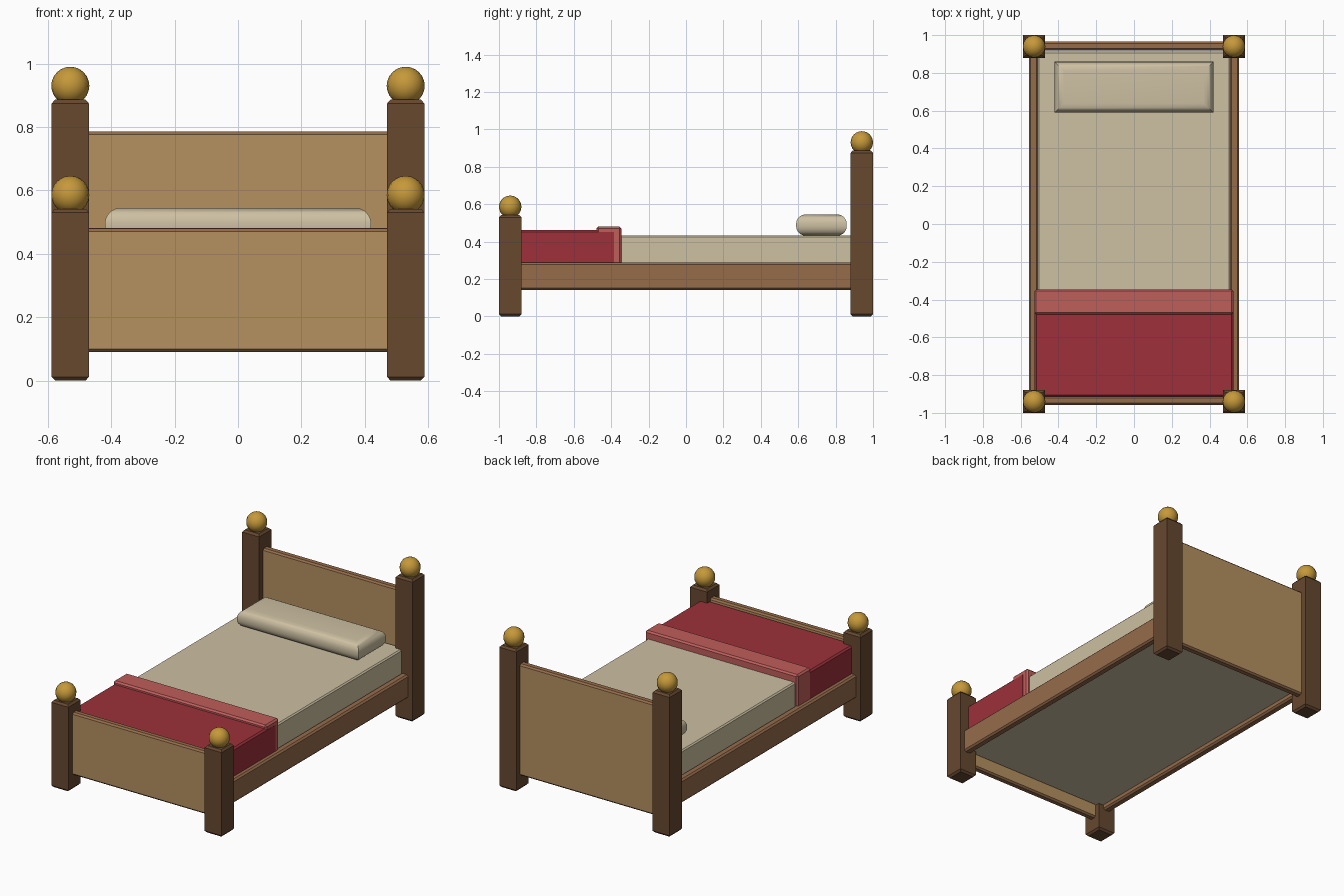
import bpy, bmesh, math

if "Cube" in bpy.data.objects:
    bpy.data.objects.remove(bpy.data.objects["Cube"])

def material(name, hex_code):
    def lin(c):
        c /= 255
        return c / 12.92 if c <= 0.04045 else ((c + 0.055) / 1.055) ** 2.4
    m = bpy.data.materials.new(name)
    rgb = [lin(int(hex_code[i:i + 2], 16)) for i in (0, 2, 4)]
    m.diffuse_color = (*rgb, 1)
    m.use_nodes = True
    m.node_tree.nodes["Principled BSDF"].inputs["Base Color"].default_value = m.diffuse_color
    return m

DARK = material("dark wood", "66482F")
WOOD = material("rail wood", "956C4A")
TAN = material("panel wood", "B59160")
BRASS = material("brass", "C6993A")
LINEN = material("linen", "CDC0A2")
RED = material("red blanket", "9D303A")
PINK = material("pink fold", "BF5E5A")

def finish(name, bm, *mats):
    bmesh.ops.recalc_face_normals(bm, faces=bm.faces)
    me = bpy.data.meshes.new(name)
    bm.to_mesh(me)
    bm.free()
    ob = bpy.data.objects.new(name, me)
    bpy.context.collection.objects.link(ob)
    for m in mats:
        me.materials.append(m)
    return ob

def box(name, x, y, z, mat, bevel=0.01, cap=None):
    """Chamfered box from (min, max) ranges; cap colours the flat y faces."""
    bm = bmesh.new()
    bmesh.ops.create_cube(bm, size=1)
    for v in bm.verts:
        for i, (a, b) in enumerate((x, y, z)):
            v.co[i] = a if v.co[i] < 0 else b
    bmesh.ops.bevel(bm, geom=bm.edges[:], offset=bevel, segments=1,
                    profile=0.5, affect='EDGES')
    bm.normal_update()
    if cap:
        for f in bm.faces:
            f.material_index = int(abs(f.normal.y) > 0.99)
    return finish(name, bm, mat, *([cap] if cap else []))

def loft_box(name, cx, cy, hx, hy, profile, mat):
    """Stack of rectangles; profile holds (inset, z) pairs."""
    bm = bmesh.new()
    rings = [[bm.verts.new((cx + sx * (hx - d), cy + sy * (hy - d), z))
              for sx, sy in ((-1, -1), (1, -1), (1, 1), (-1, 1))] for d, z in profile]
    for a, b in zip(rings, rings[1:]):
        for i in range(4):
            j = (i + 1) % 4
            bm.faces.new((a[i], a[j], b[j], b[i]))
    bm.faces.new(rings[0][::-1])
    bm.faces.new(rings[-1])
    return finish(name, bm, mat)

def smooth(ob, angle=40):
    bpy.ops.object.select_all(action='DESELECT')
    ob.select_set(True)
    bpy.context.view_layer.objects.active = ob
    bpy.ops.object.shade_smooth_by_angle(angle=math.radians(angle))

# Corner posts with ball finials
for end, y, h in (("foot", -0.94, 0.542), ("head", 0.94, 0.886)):
    for side, x in (("left", -0.529), ("right", 0.529)):
        loft_box(f"{end}_post_{side}", x, y, 0.059, 0.06,
                 [(0.011, 0), (0, 0.012), (0, h - 0.012), (0.011, h)], DARK)
        bm = bmesh.new()
        bmesh.ops.create_uvsphere(bm, u_segments=16, v_segments=12, radius=0.06)
        bmesh.ops.translate(bm, verts=bm.verts, vec=(x, y, h + 0.044))
        smooth(finish(f"{end}_finial_{side}", bm, BRASS))

# Head and foot panels: tan faces, brown edges
box("headboard", (-0.51, 0.51), (0.918, 0.966), (0.09, 0.786), WOOD, 0.01, TAN)
box("footboard", (-0.51, 0.51), (-0.958, -0.912), (0.09, 0.48), WOOD, 0.01, TAN)

# Side rails
for side, s in (("left", -1), ("right", 1)):
    box(f"side_rail_{side}", sorted((s * 0.507, s * 0.557)), (-0.92, 0.92),
        (0.142, 0.288), WOOD, 0.01)

# Mattress
box("mattress", (-0.51, 0.51), (-0.913, 0.912), (0.17, 0.433), LINEN, 0.008)

# Blanket and its turned-back fold
box("blanket", (-0.527, 0.527), (-0.914, -0.375), (0.275, 0.461), RED, 0.01)
box("blanket_fold", (-0.528, 0.5265), (-0.478, -0.346), (0.275, 0.481), PINK, 0.01)

# Pillow: rounded rim with mitred corners
r, z0, z1 = 0.05, 0.432, 0.545
arc = [(r * (1 - math.cos(t)), r * math.sin(t))
       for t in (math.pi / 2 * i / 6 for i in range(7))]
prof = [(d, z0 + r - k) for d, k in reversed(arc)] + [(d, z1 - r + k) for d, k in arc]
smooth(loft_box("pillow", 0, 0.724, 0.42, 0.135, prof, LINEN))
